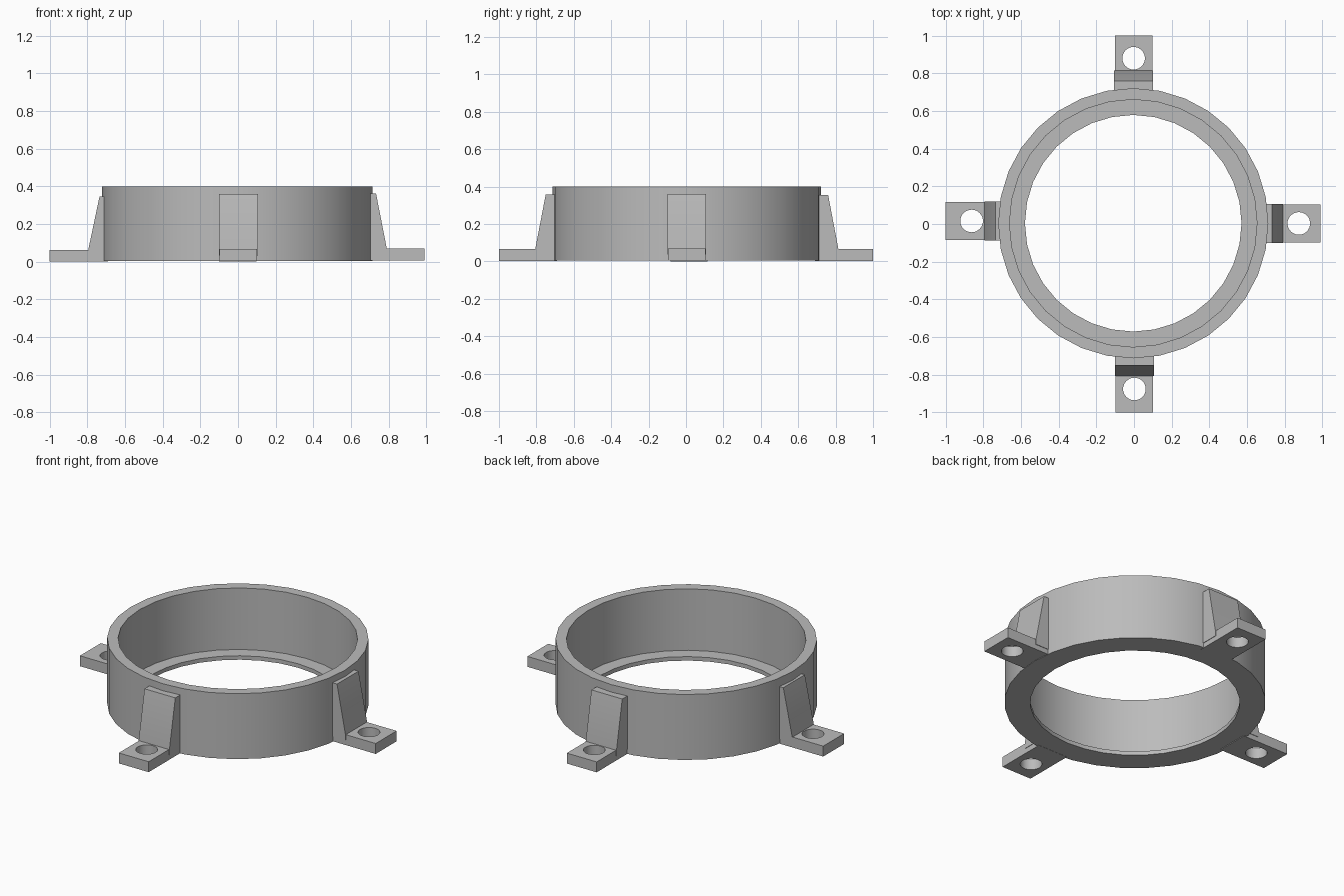
import bpy
import bmesh
from math import cos, sin, pi, radians
from mathutils import Matrix, Vector

if "Cube" in bpy.data.objects:
    bpy.data.objects.remove(bpy.data.objects["Cube"], do_unlink=True)

grey = bpy.data.materials.new("plain grey")
grey.use_nodes = True
grey.diffuse_color = (0.5, 0.5, 0.5, 1)
grey.node_tree.nodes["Principled BSDF"].inputs["Base Color"].default_value = (0.5, 0.5, 0.5, 1)


def finish(bm, name, matrix):
    """Turn a bmesh into a placed, shaded object."""
    bmesh.ops.transform(bm, matrix=matrix, verts=bm.verts)
    bmesh.ops.recalc_face_normals(bm, faces=bm.faces)
    mesh = bpy.data.meshes.new(name)
    bm.to_mesh(mesh)
    bm.free()
    mesh.materials.append(grey)
    obj = bpy.data.objects.new(name, mesh)
    bpy.context.collection.objects.link(obj)
    bpy.ops.object.select_all(action='DESELECT')
    obj.select_set(True)
    bpy.context.view_layer.objects.active = obj
    bpy.ops.object.shade_smooth_by_angle(angle=radians(30))


def add_loop(bm, points):
    verts = [bm.verts.new(p) for p in points]
    return [bm.edges.new((v, verts[i - 1])) for i, v in enumerate(verts)]


def extrude(bm, faces, offset):
    result = bmesh.ops.extrude_face_region(bm, geom=faces)
    moved = [g for g in result["geom"] if isinstance(g, bmesh.types.BMVert)]
    bmesh.ops.translate(bm, verts=moved, vec=offset)


# Ring: revolved wall with a thin inner lip at the bottom
SIDES = 32
profile = [(0.575, 0.004), (0.717, 0.004), (0.717, 0.4),
           (0.657, 0.4), (0.657, 0.028), (0.575, 0.028)]
bm = bmesh.new()
rows = [[bm.verts.new((r * cos(a), r * sin(a), z)) for r, z in profile]
        for a in (2 * pi * i / SIDES for i in range(SIDES))]
for i, row in enumerate(rows):
    prev = rows[i - 1]
    for j in range(len(profile)):
        bm.faces.new((prev[j - 1], row[j - 1], row[j], prev[j]))
finish(bm, "ring", Matrix.Translation((-0.004, 0.004, 0)))


def add_bracket(side, angle, tip, hole, shift, bend, top, base, height):
    """Foot with a bolt hole and a sloped gusset, built along +x and turned."""
    place = Matrix.Rotation(radians(angle), 4, 'Z') @ Matrix.Translation((0, shift, base))
    foot_height = 0.063

    # Foot plate
    bm = bmesh.new()
    edges = add_loop(bm, [(0.69, -0.1, 0), (tip, -0.1, 0), (tip, 0.1, 0), (0.69, 0.1, 0)])
    edges += add_loop(bm, [(hole + 0.06 * cos(a), 0.06 * sin(a), 0)
                           for a in (2 * pi * i / SIDES for i in range(SIDES))])
    bmesh.ops.triangle_fill(bm, edges=edges, use_beauty=True)
    extrude(bm, bm.faces[:], Vector((0, 0, foot_height)))
    finish(bm, side + "_foot", place)

    # Gusset
    bm = bmesh.new()
    outline = [(0.69, 0.03), (bend, 0.03), (bend, foot_height),
               (top, height), (0.69, height)]
    face = bm.faces.new([bm.verts.new((x, -0.103, z)) for x, z in outline])
    extrude(bm, [face], Vector((0, 0.206, 0)))
    finish(bm, side + "_gusset", place)


add_bracket("left", 0, 0.99, 0.875, 0.003, 0.79, 0.733, 0.006, 0.355)
add_bracket("back", 90, 1.0, 0.88, 0.002, 0.815, 0.76, 0.002, 0.353)
add_bracket("right", 180, 1.0, 0.862, -0.016, 0.795, 0.735, 0.0, 0.347)
add_bracket("front", 270, 1.0, 0.876, 0.002, 0.806, 0.75, 0.003, 0.355)
